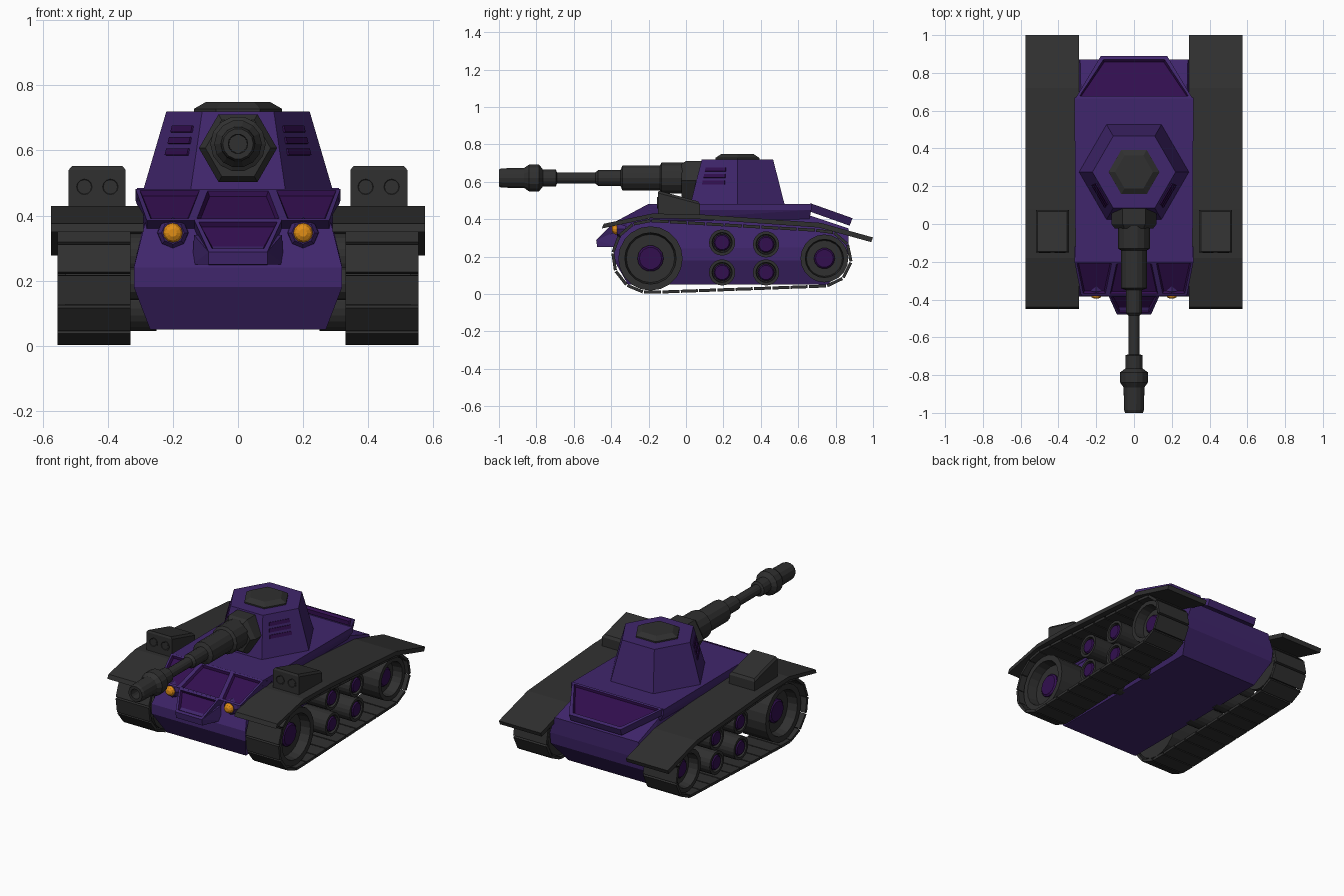
import bpy, bmesh, math
from mathutils import Vector

if "Cube" in bpy.data.objects:
    bpy.data.objects.remove(bpy.data.objects["Cube"])


def material(name, r, g, b):
    m = bpy.data.materials.new(name)
    m.diffuse_color = (r, g, b, 1)
    m.use_nodes = True
    m.node_tree.nodes["Principled BSDF"].inputs["Base Color"].default_value = m.diffuse_color
    return m


PURPLE = material("purple armour", .051, .019, .15)
PANEL = material("dark purple panel", .032, .0045, .078)
GREY = material("dark grey metal", .029, .029, .029)
ORANGE = material("orange lamp", .75, .27, .008)


def finish(name, bm, mats, mirror=False):
    bmesh.ops.recalc_face_normals(bm, faces=bm.faces)
    me = bpy.data.meshes.new(name)
    bm.to_mesh(me)
    bm.free()
    for m in mats:
        me.materials.append(m)
    ob = bpy.data.objects.new(name, me)
    bpy.context.collection.objects.link(ob)
    if mirror:
        ob.modifiers.new("mirror", 'MIRROR').use_axis[0] = True
    return ob


def solid(name, pts, mat, mirror=False):
    """Convex solid around points."""
    bm = bmesh.new()
    vs = [bm.verts.new(p) for p in pts]
    bmesh.ops.convex_hull(bm, input=vs)
    bmesh.ops.dissolve_limit(bm, angle_limit=.02, verts=bm.verts, edges=bm.edges)
    return finish(name, bm, [mat], mirror)


def recessed(name, quad, back, frame, mirror=False, depth=.015):
    """Slab with a framed, sunken, darker face."""
    bm = bmesh.new()
    a = [bm.verts.new(p) for p in quad]
    b = [bm.verts.new(Vector(p) + Vector(back)) for p in quad]
    front = bm.faces.new(a)
    bm.faces.new(b[::-1])
    for i in range(4):
        j = (i + 1) % 4
        bm.faces.new((a[i], b[i], b[j], a[j]))
    bmesh.ops.recalc_face_normals(bm, faces=bm.faces)
    bmesh.ops.inset_individual(bm, faces=[front], thickness=frame)
    walls = bmesh.ops.inset_individual(bm, faces=[front], thickness=.01, depth=-depth)
    for f in walls["faces"] + [front]:
        f.material_index = 1
    return finish(name, bm, [PURPLE, PANEL], mirror)


def lathe(name, profile, axis, centre, n, mat, mirror=False):
    """Turn (distance along axis, radius) pairs around the x or y axis."""
    bm = bmesh.new()
    rings = []
    for d, r in profile:
        ring = []
        for k in range(n):
            a = 2 * math.pi * k / n
            c, s = r * math.cos(a), r * math.sin(a)
            off = Vector((d, c, s)) if axis == 'X' else Vector((c, d, s))
            ring.append(bm.verts.new(Vector(centre) + off))
        rings.append(ring)
    for p, q in zip(rings, rings[1:]):
        for k in range(n):
            j = (k + 1) % n
            bm.faces.new((p[k], p[j], q[j], q[k]))
    bm.faces.new(rings[0])
    bm.faces.new(rings[-1])
    return finish(name, bm, [mat], mirror)


def prism(name, profile, x0, x1, mat, mirror=False):
    """Extrude a (y, z) outline along x."""
    bm = bmesh.new()
    a = [bm.verts.new((x0, y, z)) for y, z in profile]
    b = [bm.verts.new((x1, y, z)) for y, z in profile]
    bm.faces.new(a)
    bm.faces.new(b)
    for i in range(len(a)):
        j = (i + 1) % len(a)
        bm.faces.new((a[i], a[j], b[j], b[i]))
    return finish(name, bm, [mat], mirror)


# lower hull
solid("lower_hull", [(s * x, y, z) for s in (-1, 1) for x, y, z in (
    (.27, -.31, .05), (.27, .76, .05), (.32, -.385, .18), (.32, .86, .18),
    (.32, -.385, .24), (.32, .87, .25), (.28, -.30, .40), (.28, .66, .42),
    (.285, .87, .35))], PURPLE)

# upper deck
solid("upper_deck", [(s * x, y, z) for s in (-1, 1) for x, y, z in (
    (.285, -.2, .39), (.31, -.2, .45), (.31, -.2, .48),
    (.285, .66, .40), (.315, .67, .45), (.315, .67, .48))], PURPLE)

# sloped front panels, prow and rear panel
slope = (0, .08, -.035)
recessed("front_centre_panel", [(-.105, -.2, .482), (.105, -.2, .482),
         (.14, -.38, .385), (-.14, -.38, .385)], slope, .018)
recessed("front_side_panel", [(.105, -.2, .482), (.315, -.2, .482),
         (.28, -.38, .385), (.14, -.38, .385)], slope, .018, True)
recessed("prow_panel", [(-.135, -.38, .387), (.135, -.38, .387),
         (.09, -.48, .288), (-.09, -.48, .288)], (0, .1, -.04), .018)
solid("prow_lip", [(s * x, y, z) for s in (-1, 1) for x, y, z in (
    (.09, -.48, .288), (.09, -.475, .25), (.14, -.36, .25), (.135, -.36, .34))], PURPLE)
recessed("rear_panel", [(-.31, .665, .485), (.31, .665, .485),
         (.175, .89, .405), (-.175, .89, .405)], (0, -.015, -.04), .025)

# headlights
lathe("lamp_housing", [(-.37, .035), (-.355, .047), (-.29, .05)], 'Y', (.2, 0, .347), 8, PURPLE, True)
lathe("headlight", [(-.395, .012), (-.388, .024), (-.375, .03), (-.36, .03)],
      'Y', (.2, 0, .347), 12, ORANGE, True)

# turret and hatch
TY = .275


def hexagon(r, z):
    return [(r * math.cos(k * math.pi / 3), TY + r * math.sin(k * math.pi / 3), z) for k in range(6)]


solid("turret", hexagon(.292, .475) + hexagon(.22, .72), PURPLE)
solid("hatch", hexagon(.135, .715) + hexagon(.135, .728) + hexagon(.1, .748), GREY)


# turret vents, laid on the front corner faces
def on_face(u, z, out):
    r = .292 - .072 * (z - .475) / .245
    a, b = Vector((r / 2, TY - .866 * r, z)), Vector((r, TY, z))
    return a.lerp(b, u) + Vector((.84, -.485, .25)) * out


for i, z in enumerate((.665, .63, .595)):
    solid("turret_vent_%d" % (i + 1), [on_face(u, zz, o) for u in (.17, .7)
          for zz in (z - .01, z + .01) for o in (-.004, .006)], PANEL, True)

# gun mantlet and barrel
lathe("gun_mantlet", [(.15, .12), (.0, .12), (-.025, .1)], 'Y', (0, 0, .607), 6, GREY)
lathe("gun_barrel", [
    (.05, .085), (-.13, .085), (-.14, .068), (-.34, .068), (-.35, .043), (-.47, .043),
    (-.485, .03), (-.69, .03), (-.695, .046), (-.765, .046), (-.785, .073), (-.84, .073),
    (-.865, .055), (-.985, .053), (-1.0, .047), (-1.0, .03), (-.93, .028)],
    'Y', (0, 0, .62), 14, GREY)

# fenders
top = [(-.44, .375), (-.18, .43), (.08, .425), (.72, .38), (1.0, .302)]
prism("fender", top + [(y - .01, z - .025) for y, z in top[::-1]], .29, .575, GREY, True)

# launcher boxes with two tubes
solid("launcher_box", [(x, y, z) for x0, x1, y, z in (
    (.345, .52, -.15, .415), (.345, .52, -.15, .54), (.355, .51, -.145, .552),
    (.345, .52, .075, .41), (.345, .52, .075, .48), (.355, .51, .065, .495))
    for x in (x0, x1)], GREY, True)
for i, x in enumerate((.392, .472)):
    lathe("launcher_tube_%d" % (i + 1), [(-.14, .03), (-.154, .03), (-.154, .024), (-.152, .022)],
          'Y', (x, 0, .488), 12, GREY, True)

# road wheels with purple hubs
WHEELS = [("drive_wheel", -.19, .19, .172, .07, .33), ("rear_wheel", .74, .19, .128, .056, .33)]
WHEELS += [("road_wheel_%d" % (i + 1), y, z, .07, .045, .25)
           for i, (y, z) in enumerate(((.193, .275), (.428, .265), (.193, .115), (.428, .115)))]
for name, y, z, r, hub, x0 in WHEELS:
    big = r > .1
    rim, face = (.75, .47) if big else (.72, .49)
    lathe(name, [(x0, r), (.53 if big else .51, r), (.53 if big else .51, r * (rim + .05)),
                 (face, r * rim)], 'X', (0, y, z), 20, GREY, True)
    lathe(name + "_hub", [(face - .02, hub), (face + .012, hub), (face + .02, hub * .85)],
          'X', (0, y, z), 14, PANEL, True)
    if big:
        lathe(name + "_axle", [(.2, .05), (x0 + .02, .05)], 'X', (0, y, z), 12, GREY, True)

# track plates spread along a belt around the two large wheels
F, RF, B, RB = Vector((-.2, .2)), .192, Vector((.735, .19)), .148
belt = []
tilt = math.asin((RF - RB) / (B - F).length)
a0 = math.pi / 2 - tilt
for c, r, s, e in ((F, RF, a0, 2 * math.pi - a0), (B, RB, -a0, a0)):
    for k in range(25):
        a = s + (e - s) * k / 24
        belt.append(c + r * Vector((math.cos(a), math.sin(a))))
belt.append(belt[0])
lengths = [0]
for p, q in zip(belt, belt[1:]):
    lengths.append(lengths[-1] + (q - p).length)


def along(d):
    d %= lengths[-1]
    for i in range(len(belt) - 1):
        if d <= lengths[i + 1]:
            return belt[i].lerp(belt[i + 1], (d - lengths[i]) / max(lengths[i + 1] - lengths[i], 1e-9))
    return belt[-1]


COUNT = 30
bm = bmesh.new()
step = lengths[-1] / COUNT
for k in range(COUNT):
    p, q = along(k * step), along((k + .93) * step)
    t = (q - p).normalized()
    n = Vector((t.y, -t.x)) * .008
    vs = [bm.verts.new((x, v.x, v.y)) for x in (.33, .555) for v in (p + n, q + n, q - n, p - n)]
    for f in ((0, 1, 2, 3), (7, 6, 5, 4), (0, 4, 5, 1), (1, 5, 6, 2), (2, 6, 7, 3), (3, 7, 4, 0)):
        bm.faces.new([vs[i] for i in f])
finish("track_plates", bm, [GREY], True)
